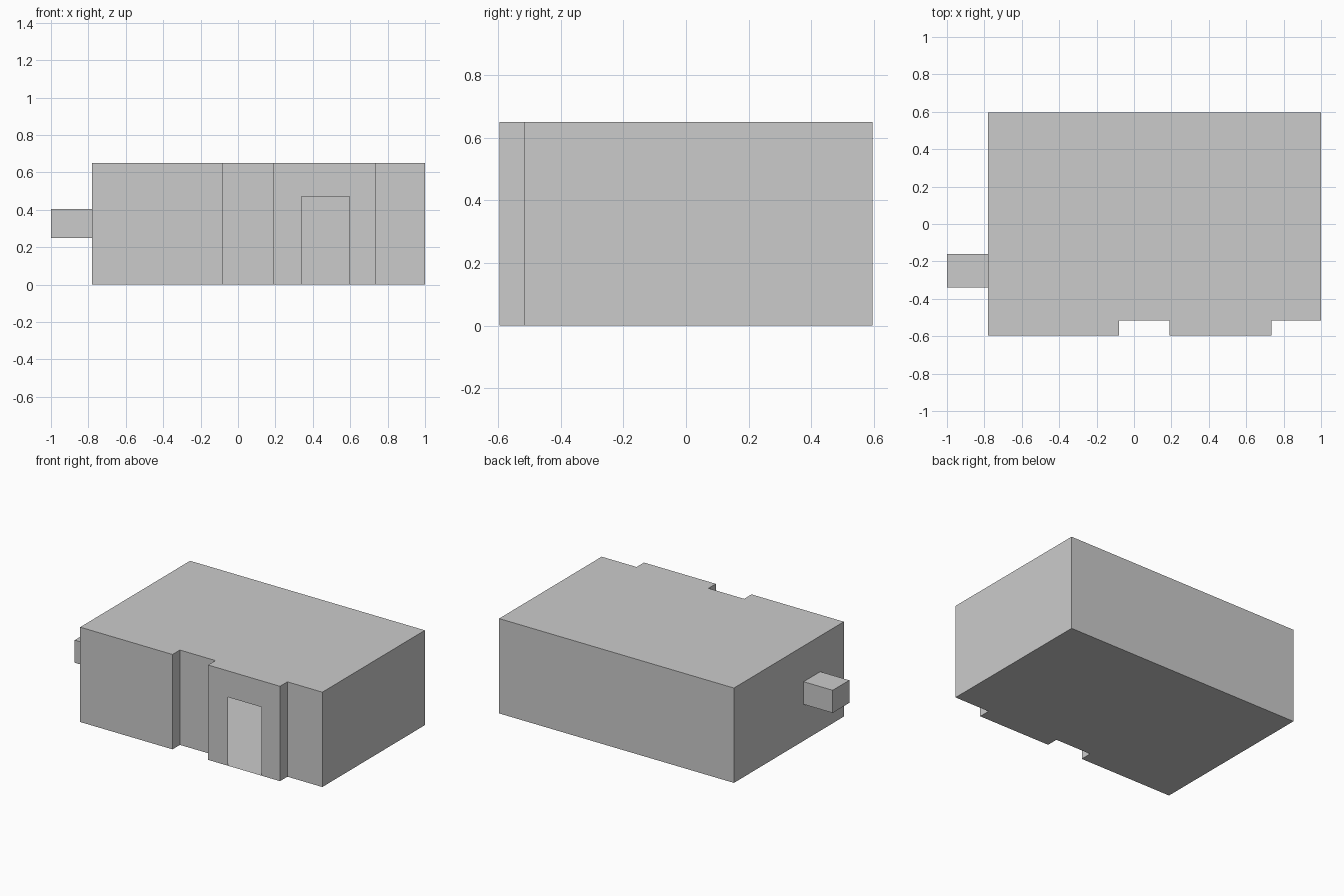
import bpy
import bmesh

if "Cube" in bpy.data.objects:
    bpy.data.objects.remove(bpy.data.objects["Cube"])

HEIGHT = 0.65
BACK, FRONT, RECESS = 0.595, -0.595, -0.515
LEFT = -0.78
DOOR_L, DOOR_R, DOOR_TOP = 0.34, 0.595, 0.47


def finish(name, bm):
    mesh = bpy.data.meshes.new(name)
    bm.to_mesh(mesh)
    bm.free()
    obj = bpy.data.objects.new(name, mesh)
    bpy.context.collection.objects.link(obj)
    return obj


# Building shell: thin-walled, with a stepped front
footprint = [(LEFT, FRONT), (-0.08, FRONT), (-0.08, RECESS), (0.19, RECESS),
             (0.19, FRONT), (0.735, FRONT), (0.735, RECESS), (1.0, RECESS),
             (1.0, BACK), (LEFT, BACK)]
DOOR_WALL = 4  # index of the footprint edge holding the doorway

bm = bmesh.new()
low = [bm.verts.new((x, y, 0)) for x, y in footprint]
high = [bm.verts.new((x, y, HEIGHT)) for x, y in footprint]
bm.faces.new(high)
bm.faces.new(low[::-1])
for i in range(len(footprint)):
    j = (i + 1) % len(footprint)
    if i == DOOR_WALL:
        # Front wall with an open doorway down to the floor
        notch = [bm.verts.new((x, FRONT, z)) for x, z in
                 ((DOOR_L, 0), (DOOR_L, DOOR_TOP), (DOOR_R, DOOR_TOP), (DOOR_R, 0))]
        bm.faces.new([low[i], *notch, low[j], high[j], high[i]])
    else:
        bm.faces.new([low[i], low[j], high[j], high[i]])
finish("building_shell", bm)

# Small box mounted on the left wall, open where it meets the wall
x0, x1 = -1.0, LEFT
ring = [(-0.34, 0.25), (-0.16, 0.25), (-0.16, 0.405), (-0.34, 0.405)]
bm = bmesh.new()
outer = [bm.verts.new((x0, y, z)) for y, z in ring]
inner = [bm.verts.new((x1, y, z)) for y, z in ring]
bm.faces.new(outer[::-1])
for i in range(4):
    j = (i + 1) % 4
    bm.faces.new([outer[i], outer[j], inner[j], inner[i]])
finish("wall_box", bm)
